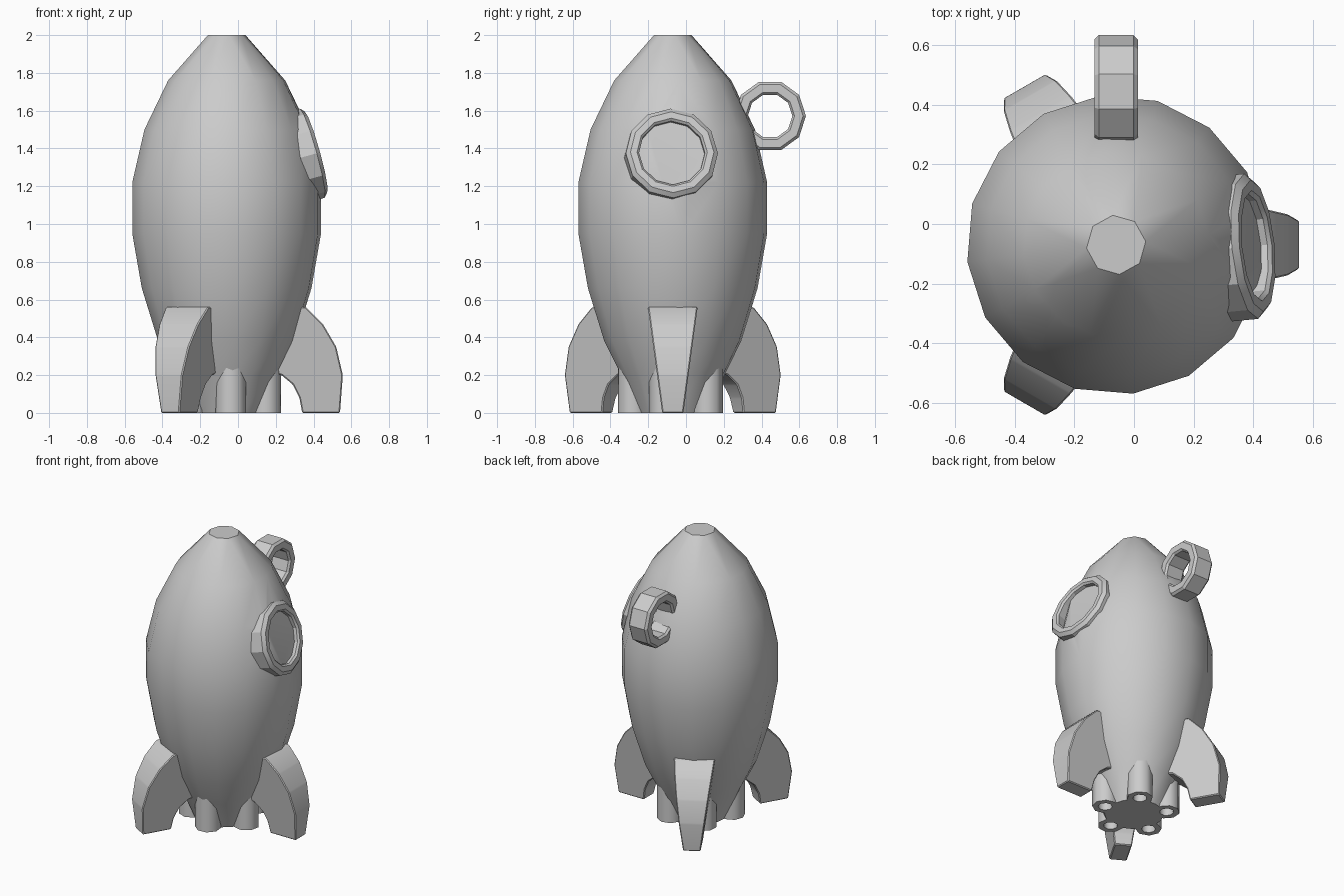
import bpy, bmesh
from math import radians, cos, sin, pi
from mathutils import Matrix, Vector

if "Cube" in bpy.data.objects:
    bpy.data.objects.remove(bpy.data.objects["Cube"], do_unlink=True)

AXIS = Matrix.Translation((-0.06, -0.07, 0))
GREY = (0.6, 0.6, 0.6, 1)
grey = bpy.data.materials.new("plain_grey")
grey.diffuse_color = GREY
grey.use_nodes = True
grey.node_tree.nodes["Principled BSDF"].inputs["Base Color"].default_value = GREY


def finish(name, bm, matrix, bevel=0):
    """Turn a bmesh into a named, shaded object."""
    bmesh.ops.recalc_face_normals(bm, faces=bm.faces)
    if bevel:
        bmesh.ops.bevel(bm, geom=bm.edges[:], offset=bevel, segments=1, affect='EDGES')
    bm.transform(matrix)
    mesh = bpy.data.meshes.new(name)
    bm.to_mesh(mesh)
    bm.free()
    mesh.materials.append(grey)
    ob = bpy.data.objects.new(name, mesh)
    bpy.context.collection.objects.link(ob)
    return ob


def smooth(ob, angle=30):
    bpy.ops.object.select_all(action='DESELECT')
    ob.select_set(True)
    bpy.context.view_layer.objects.active = ob
    bpy.ops.object.shade_smooth_by_angle(angle=radians(angle))


def lathe(profile, sides, phase=0, closed=False):
    """Revolve (radius, height) points round z; open profiles get end caps."""
    bm = bmesh.new()
    rings = []
    for r, z in profile:
        angles = [phase + 2 * pi * i / sides for i in range(sides)]
        rings.append([bm.verts.new((r * cos(a), r * sin(a), z)) for a in angles])
    pairs = list(zip(rings, rings[1:]))
    if closed:
        pairs.append((rings[-1], rings[0]))
    else:
        bm.faces.new(rings[0])
        bm.faces.new(rings[-1])
    for low, high in pairs:
        for i in range(sides):
            j = (i + 1) % sides
            bm.faces.new((low[i], low[j], high[j], high[i]))
    return bm


# Hull: sixteen sides, narrowing to an eight-sided flat nose
hull_profile = [(0.19, 0), (0.275, 0.2), (0.365, 0.38), (0.452, 0.66), (0.503, 0.95),
                (0.503, 1.22), (0.438, 1.5), (0.312, 1.76), (0.1, 2)]
bm = lathe(hull_profile, 16, radians(6.5))
bm.verts.ensure_lookup_table()
for i in range(16):
    if i % 2:
        bm.verts[-16 + i].co = bm.verts[-17 + i].co
bmesh.ops.remove_doubles(bm, verts=bm.verts, dist=0.001)
hull = finish("hull", bm, AXIS)

# Porthole frame of reference: local z points out of the hull
port_matrix = (Matrix.Translation((0.413, -0.073, 1.38)) @ Matrix.Rotation(radians(5.5), 4, 'Z')
               @ Matrix.Rotation(radians(74.5), 4, 'Y'))
nozzle_matrices = [AXIS @ Matrix.Rotation(radians(60 + 72 * k), 4, 'Z')
                   @ Matrix.Translation((0.21, 0, 0)) for k in range(5)]

# Cut the porthole recess and the nozzle bores out of the hull
cutters = [finish("recess_cutter", lathe([(0.19, -0.035), (0.19, 0.2)], 12), port_matrix)]
for m in nozzle_matrices:
    cutters.append(finish("bore_cutter", lathe([(0.052, -0.1), (0.052, 0.13)], 8), m))
bpy.context.view_layer.objects.active = hull
for cutter in cutters:
    cutter.hide_render = True
    mod = hull.modifiers.new("cut", 'BOOLEAN')
    mod.operation = 'DIFFERENCE'
    mod.solver = 'EXACT'
    mod.object = cutter
    bpy.ops.object.modifier_apply(modifier=mod.name)
    bpy.data.objects.remove(cutter, do_unlink=True)
smooth(hull)

# Porthole rim with chamfered edges
rim = [(0.175, -0.11), (0.175, -0.012), (0.187, 0), (0.222, 0), (0.245, -0.02), (0.245, -0.11)]
smooth(finish("porthole_rim", lathe(rim, 12, closed=True), port_matrix), 25)

# Five hollow nozzles
tube = [(0.084, 0.3), (0.084, 0), (0.046, 0), (0.046, 0.12)]
for k, m in enumerate(nozzle_matrices):
    smooth(finish(f"nozzle_{k + 1}", lathe(tube, 8, pi / 8), m), 50)

# Three fins, thinner towards the foot
fin_outline = [(0.3, 0.56), (0.42, 0.56), (0.51, 0.47), (0.58, 0.35), (0.615, 0.2), (0.6, 0),
               (0.4, 0), (0.385, 0.08), (0.35, 0.15), (0.29, 0.2), (0.2, 0.22)]
for k in range(3):
    bm = bmesh.new()
    sides = []
    for s in (-1, 1):
        sides.append([bm.verts.new((r, s * (0.056 + 0.135 * z), z)) for r, z in fin_outline])
        bm.faces.new(sides[-1])
    n = len(fin_outline)
    for i in range(n):
        j = (i + 1) % n
        bm.faces.new((sides[0][i], sides[0][j], sides[1][j], sides[1][i]))
    turn = Matrix.Rotation(radians(120 * k), 4, 'Z')
    smooth(finish(f"fin_{k + 1}", bm, AXIS @ turn, 0.006), 25)

# Hanging loop on the back
loop = [(0.118, -0.06), (0.118, 0.06), (0.13, 0.073), (0.175, 0.073),
        (0.19, 0.058), (0.19, -0.058), (0.175, -0.073), (0.13, -0.073)]
loop_matrix = Matrix.Translation((-0.06, 0.445, 1.572)) @ Matrix.Rotation(pi / 2, 4, 'Y')
smooth(finish("hanging_loop", lathe(loop, 10, pi / 2, closed=True), loop_matrix), 25)
